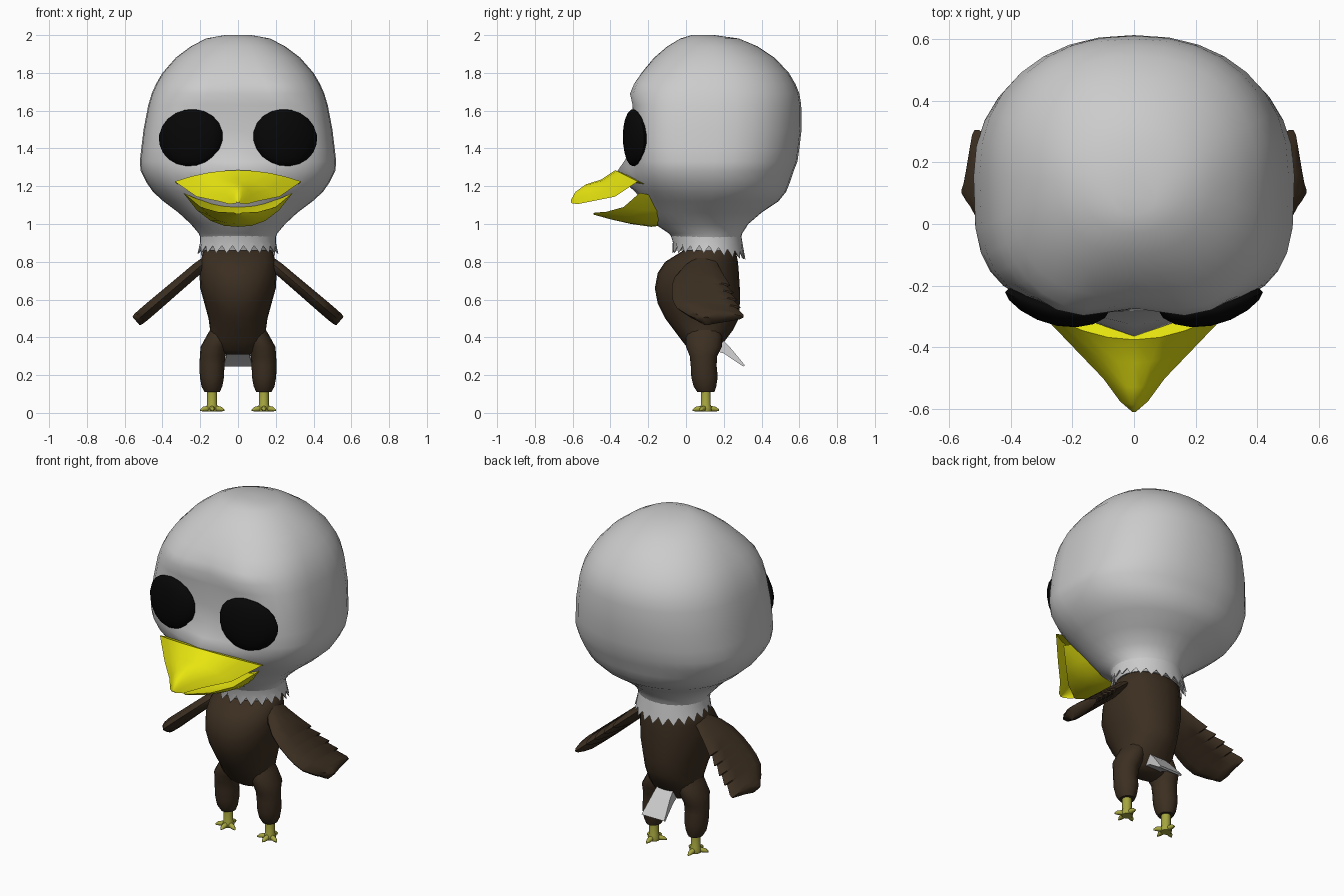
import bpy, bmesh
from math import sin, cos, pi, exp, radians
from mathutils import Vector


def material(name, rgb):
    m = bpy.data.materials.new(name)
    m.diffuse_color = (*rgb, 1)
    return m


BROWN = material("brown", (0.045, 0.028, 0.015))
YELLOW = material("yellow", (0.8, 0.78, 0.005))
OLIVE = material("olive", (0.38, 0.38, 0.05))
BLACK = material("black", (0.002, 0.002, 0.002))


def finish(bm, name, mat=None, angle=50):
    bmesh.ops.recalc_face_normals(bm, faces=bm.faces)
    me = bpy.data.meshes.new(name)
    bm.to_mesh(me)
    bm.free()
    ob = bpy.data.objects.new(name, me)
    bpy.context.collection.objects.link(ob)
    if mat:
        me.materials.append(mat)
    bpy.ops.object.select_all(action='DESELECT')
    ob.select_set(True)
    bpy.context.view_layer.objects.active = ob
    bpy.ops.object.shade_smooth_by_angle(angle=radians(angle))
    return ob


def loft(name, rings, mat=None, angle=50):
    bm = bmesh.new()
    rows = [[bm.verts.new(p) for p in r] for r in rings]
    n = len(rows[0])
    for a, b in zip(rows, rows[1:]):
        for i in range(n):
            j = (i + 1) % n
            bm.faces.new((a[i], a[j], b[j], b[i]))
    bm.faces.new(rows[0])
    bm.faces.new(rows[-1])
    return finish(bm, name, mat, angle)


def oval(z, cx, hx, yf, yb, n=2.0, seg=24, nf=None):
    """Horizontal superellipse ring; nf is the exponent of the front half."""
    cy, hy, pts = (yf + yb) / 2, (yb - yf) / 2, []
    for i in range(seg):
        c, s = cos(2 * pi * i / seg), sin(2 * pi * i / seg)
        e = 2 / ((nf or n) if s < -1e-6 else n)
        sx, sy = (1 if c >= 0 else -1), (1 if s >= 0 else -1)
        pts.append(Vector((cx + hx * sx * abs(c) ** e, cy + hy * sy * abs(s) ** e, z)))
    return pts


# Head and neck: z, half width, front y, back y, back and front roundness
head = [(2.0, .07, .03, .15, 2, 2), (1.982, .17, -.03, .28, 2, 2.1), (1.94, .25, -.10, .38, 2, 2.2),
        (1.88, .33, -.17, .47, 2.1, 2.4), (1.80, .40, -.235, .545, 2.2, 2.7),
        (1.74, .435, -.26, .58, 2.2, 3), (1.69, .457, -.27, .6, 2.2, 3.2),
        (1.63, .475, -.275, .61, 2.2, 3.4), (1.5, .50, -.28, .612, 2.2, 3.5),
        (1.4, .512, -.28, .60, 2.2, 3.5), (1.33, .52, -.28, .59, 2.2, 3.4),
        (1.28, .515, -.28, .57, 2.2, 3.2), (1.22, .485, -.27, .55, 2.2, 3),
        (1.17, .45, -.25, .53, 2.2, 2.8), (1.12, .395, -.23, .49, 2.1, 2.5),
        (1.06, .315, -.20, .40, 2.1, 2.3), (1.0, .25, -.165, .33, 2, 2.1),
        (.95, .208, -.09, .298, 2, 2), (.91, .192, -.06, .288, 2, 2), (.86, .18, -.04, .27, 2, 2)]
rings = [oval(z, 0, a, f, b, n, 32, nf) for z, a, f, b, n, nf in head]
for r in rings:
    for p in r:
        if p.y < .1:  # brow ridges and the bulge behind the beak
            p.y -= .035 * exp(-((abs(p.x) - .2) / .13) ** 2 - ((p.z - 1.70) / .07) ** 2)
            p.y -= .085 * exp(-(p.x / .17) ** 2 - ((p.z - 1.27) / .08) ** 2)
loft("head", rings)

# Jagged feather collar
N = 44
top, mid, low = oval(.955, 0, .20, -.085, .29, 2, N), oval(.905, 0, .200, -.07, .298, 2, N), []
for i, p in enumerate(oval(.87, 0, .216, -.072, .315, 2, N)):
    tip = i % 2
    p.z = (.885 if not tip else .845) - .035 * max(0, p.y - .12) / .2
    c = Vector((0, .12, p.z))
    low.append(p if tip else c + (p - c) * .94)
inner = [Vector((p.x * .94, .12 + (p.y - .12) * .94, p.z + .01)) for p in low]
loft("collar", [top, mid, low, inner], angle=40)

# Beak halves: half width, side y, side z, centre y, centre z
ss = [-1 + i / 4 for i in range(9)]


def beak(name, stations, power):
    out = []
    for hw, ys, zs, yc, zc in stations:
        r = []
        for s, k in [(s, 1) for s in ss] + [(s, .35) for s in ss[-2:0:-1]]:
            w = 1 - abs(s) ** power
            r.append(Vector((hw * s, ys + (yc - ys) * w, zs + (zc - zs) * w * k)))
        out.append(r)
    loft(name, out, YELLOW, 40)


beak("upper_beak", [(.29, -.14, 1.18, -.20, 1.22), (.335, -.255, 1.225, -.375, 1.285),
                    (.22, -.375, 1.145, -.45, 1.235), (.10, -.50, 1.12, -.53, 1.21),
                    (.045, -.575, 1.105, -.585, 1.17), (.01, -.605, 1.11, -.61, 1.125)], 2)
beak("lower_beak", [(.26, -.12, 1.14, -.10, .995), (.29, -.245, 1.165, -.185, .985),
                    (.20, -.33, 1.09, -.29, 1.0), (.11, -.42, 1.065, -.40, 1.025),
                    (.02, -.485, 1.06, -.49, 1.05)], 2.5)

# Torso
body = [(.88, .15, .02, .24), (.85, .185, -.03, .265), (.80, .20, -.11, .275), (.74, .205, -.15, .28),
        (.66, .20, -.165, .285), (.58, .178, -.15, .285), (.50, .156, -.11, .28), (.44, .148, -.065, .25),
        (.38, .15, -.02, .205), (.33, .12, .02, .17), (.31, .07, .05, .14)]
loft("torso", [oval(z, 0, a, f, b, 2.1) for z, a, f, b in body], BROWN)

# Tail: a flared wedge, (half width, upper y/z, lower y/z)
tail = [(.05, .18, .40, .15, .33), (.058, .235, .345, .20, .315), (.075, .312, .252, .302, .246)]
loft("tail", [[(-w, a, b), (w, a, b), (w, c, d), (-w, c, d)] for w, a, b, c, d in tail], angle=20)

# Wing sections: distance from shoulder, leading y, trailing y, half thickness
wing = [(-.03, .04, .16, .035), (.03, -.02, .18, .042), (.10, -.06, .205, .043), (.17, -.075, .235, .044),
        (.175, -.075, .215, .044), (.23, -.075, .255, .045), (.235, -.075, .235, .045),
        (.29, -.07, .275, .046), (.295, -.07, .255, .046), (.35, -.05, .29, .047),
        (.355, -.047, .27, .047), (.41, .01, .305, .047), (.43, .04, .305, .046),
        (.447, .065, .20, .044), (.46, .085, .14, .038)]

for side, s in (("right", 1), ("left", -1)):
    # Eye: flattened ball bent to follow the face
    bm = bmesh.new()
    bmesh.ops.create_uvsphere(bm, u_segments=16, v_segments=10, radius=1)
    for v in bm.verts:
        x, y, z = v.co.x * .17, v.co.y * .05, v.co.z * .15
        x, z = x * cos(.2) + z * sin(.2), z * cos(.2) - x * sin(.2)
        v.co = (s * (.25 + x), y - .28 + .19 * x + .95 * x * x, 1.457 + z)
    finish(bm, side + "_eye", BLACK)

    # Wing: rounded sections along the sloping arm
    rings = []
    for u, y0, y1, t in wing:
        r = []
        for i in range(12):
            a = 2 * pi * i / 12
            y = (y0 + y1) / 2 - cos(a) * (y1 - y0) / 2
            h = t * sin(a) * (.76 + .24 * cos(a))
            r.append((s * (.19 + .76 * u + .65 * h), y, .785 - .65 * u + .76 * h))
        rings.append(r)
    loft(side + "_wing", rings, BROWN, 40)

    # Feathered leg
    leg = [(.47, .085, .045, .02, .17), (.41, .1, .065, 0, .19), (.35, .125, .073, 0, .19),
           (.30, .135, .067, .02, .165), (.25, .138, .066, .025, .162), (.19, .138, .064, .028, .168),
           (.14, .138, .055, .04, .16), (.11, .137, .04, .06, .15)]
    loft(side + "_leg", [oval(z, s * c, a, f, b, 2, 16) for z, c, a, f, b in leg], BROWN)

    # Shin and foot
    shin = [(.13, .026), (.045, .026), (.025, .034), (.008, .03)]
    loft(side + "_shin", [oval(z, s * .137, r, .105 - r, .105 + r, 2, 10) for z, r in shin], OLIVE)
    for k, deg in enumerate((-90, -25, 205, 90)):
        d = Vector((cos(radians(deg)), sin(radians(deg)), 0))
        q = Vector((-d.y, d.x, 0))
        rings = []
        for dist, r, z in ((.0, .018, .026), (.035, .014, .022), (.055, .012, .02), (.07, .004, .014)):
            c = Vector((s * .137, .105, z)) + d * dist
            rings.append([c + q * r * cos(pi * i / 4) + Vector((0, 0, r * sin(pi * i / 4))) for i in range(8)])
        loft(f"{side}_toe_{k + 1}", rings, OLIVE)
